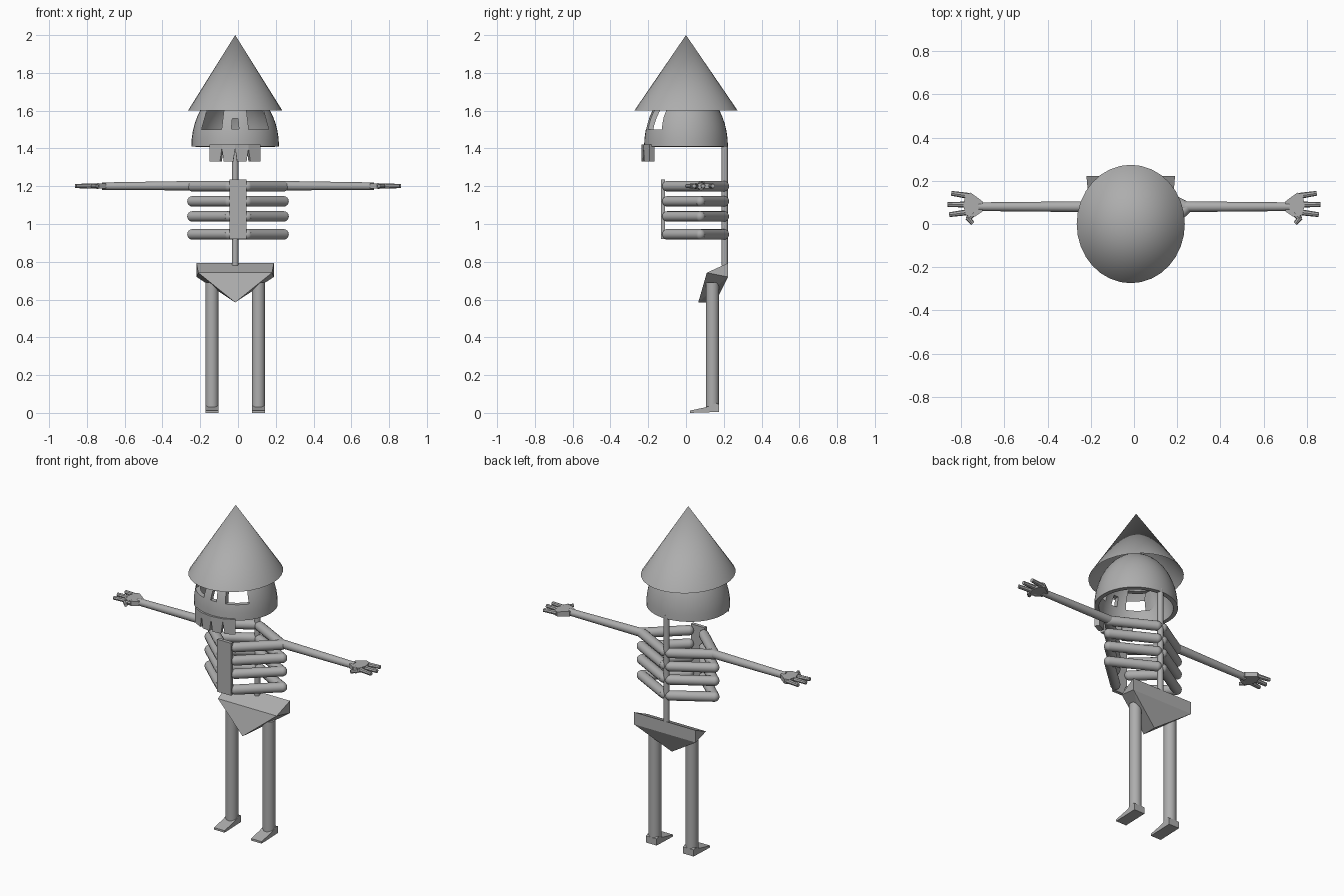
import bpy, bmesh, math
from mathutils import Vector

if "Cube" in bpy.data.objects:
    bpy.data.objects.remove(bpy.data.objects["Cube"])

C = -0.015  # centre line of head, spine, pelvis and legs

grey = bpy.data.materials.new("bone_grey")
grey.diffuse_color = (0.42, 0.42, 0.42, 1)
grey.use_nodes = True
grey.node_tree.nodes["Principled BSDF"].inputs["Base Color"].default_value = grey.diffuse_color


def finish(name, bm, smooth=True):
    bmesh.ops.recalc_face_normals(bm, faces=bm.faces)
    me = bpy.data.meshes.new(name)
    bm.to_mesh(me)
    bm.free()
    ob = bpy.data.objects.new(name, me)
    bpy.context.collection.objects.link(ob)
    me.materials.append(grey)
    bpy.ops.object.select_all(action='DESELECT')
    ob.select_set(True)
    bpy.context.view_layer.objects.active = ob
    if smooth:
        bpy.ops.object.shade_smooth_by_angle(angle=math.radians(35))
    return ob


def add_rod(bm, a, b, r1, r2, sides=16):
    a, b = Vector(a), Vector(b)
    d = b - a
    mat = d.to_track_quat('Z', 'Y').to_matrix().to_4x4()
    mat.translation = (a + b) / 2
    bmesh.ops.create_cone(bm, cap_ends=True, segments=sides, radius1=r1,
                          radius2=r2, depth=d.length, matrix=mat)


def add_ball(bm, p, r):
    geo = bmesh.ops.create_uvsphere(bm, u_segments=16, v_segments=8, radius=r)
    bmesh.ops.translate(bm, verts=geo['verts'], vec=p)


def add_tube(bm, pts, r):
    for a, b in zip(pts, pts[1:]):
        add_rod(bm, a, b, r, r)
    for p in pts:
        add_ball(bm, p, r)


def add_loft(bm, loop_a, loop_b):
    va = [bm.verts.new(p) for p in loop_a]
    vb = [bm.verts.new(p) for p in loop_b]
    n = len(va)
    bm.faces.new(va)
    bm.faces.new(vb[::-1])
    for i in range(n):
        j = (i + 1) % n
        bm.faces.new((va[i], vb[i], vb[j], va[j]))


def rod(name, a, b, r1, r2, sides=16):
    bm = bmesh.new()
    add_rod(bm, a, b, r1, r2, sides)
    return finish(name, bm)


# Pointed hat, open underneath
bm = bmesh.new()
geo = bmesh.ops.create_cone(bm, cap_ends=False, segments=32, radius1=0.25,
                            radius2=0.0, depth=0.4)
bmesh.ops.remove_doubles(bm, verts=bm.verts, dist=1e-5)
bmesh.ops.scale(bm, verts=bm.verts, vec=(1, 1.095, 1))
bmesh.ops.translate(bm, verts=bm.verts, vec=(C, 0, 1.8))
finish("hat", bm)

# Hollow skull dome
bm = bmesh.new()
bmesh.ops.create_uvsphere(bm, u_segments=40, v_segments=24, radius=1)
bmesh.ops.delete(bm, geom=[v for v in bm.verts if v.co.z < -0.01], context='VERTS')
bmesh.ops.scale(bm, verts=bm.verts, vec=(0.232, 0.222, 0.317))
bmesh.ops.translate(bm, verts=bm.verts, vec=(C, 0, 1.41))
skull = finish("skull", bm, False)
mod = skull.modifiers.new("thickness", 'SOLIDIFY')
mod.thickness = 0.025
mod.offset = -1

# Eye and nose openings
bm = bmesh.new()
eye = [(0.06, 1.60), (0.15, 1.60), (0.178, 1.50), (0.072, 1.50)]
nose = [(-0.015, 1.558), (0.015, 1.558), (0.02, 1.503), (-0.02, 1.503)]
for shape in (eye, [(-x, z) for x, z in eye], nose):
    add_loft(bm, [(C + x, -0.4, z) for x, z in shape],
             [(C + x, -0.06, z) for x, z in shape])
cutter = finish("face_cutter", bm, False)
cutter.hide_render = True
mod = skull.modifiers.new("openings", 'BOOLEAN')
mod.operation = 'DIFFERENCE'
mod.solver = 'EXACT'
mod.object = cutter
bpy.ops.object.select_all(action='DESELECT')
bpy.context.view_layer.objects.active = skull
skull.select_set(True)
for m in list(skull.modifiers):
    bpy.ops.object.modifier_apply(modifier=m.name)
bpy.data.objects.remove(cutter)
bpy.ops.object.shade_smooth_by_angle(angle=math.radians(35))

# Four teeth on an arc with pointed gaps between them
bm = bmesh.new()
for i in range(4):
    a0, a1 = -35 + 17.5 * i, -17.5 + 17.5 * i
    b0 = a0 + (2.6 if i > 0 else 0)
    b1 = a1 - (2.6 if i < 3 else 0)
    shape = [(a0, 1.42), (a1, 1.42), (a1, 1.40), (b1, 1.33), (b0, 1.33), (a0, 1.40)]
    loops = [[(C + r * math.sin(math.radians(a)), -r * math.cos(math.radians(a)), z)
              for a, z in shape] for r in (0.235, 0.205)]
    add_loft(bm, *loops)
finish("teeth", bm, False)

# Spine
rod("spine", (C, 0.205, 0.78), (C, 0.205, 1.43), 0.017, 0.017)

# Breastbone
bm = bmesh.new()
add_loft(bm, [(x, -0.132, z) for x, z in ((-.046, .92), (.046, .92), (.046, 1.235), (-.046, 1.235))],
         [(x, -0.112, z) for x, z in ((-.046, .92), (.046, .92), (.046, 1.235), (-.046, 1.235))])
finish("breastbone", bm, False)

# Ribs: bent tubes from breastbone round to spine
for n, z in enumerate((1.2, 1.12, 1.04, 0.945)):
    for side, s in (("left", -1), ("right", 1)):
        bm = bmesh.new()
        add_tube(bm, [(s * 0.05, -0.098, z), (s * 0.241, 0.075, z), (s * 0.02 + C, 0.2, z)], 0.028)
        finish(f"rib_{side}_{n + 1}", bm)

# Pelvis
bm = bmesh.new()
pts = [(0, 0.065, 0.585), (0, 0.155, 0.585)]
for s in (-1, 1):
    pts += [(s * 0.195, 0.11, 0.742), (s * 0.205, 0.222, 0.793), (s * 0.205, 0.222, 0.72)]
for x, y, z in pts:
    bm.verts.new((x + C, y, z))
bmesh.ops.convex_hull(bm, input=bm.verts)
finish("pelvis", bm, False)

for side, s in (("left", -1), ("right", 1)):
    # Arm
    rod(f"arm_{side}", (s * 0.22, 0.08, 1.203), (s * 0.72, 0.08, 1.2), 0.025, 0.02)

    # Hand: fanned flat palm with three fingers and a thumb
    bm = bmesh.new()
    palm = [(0.70, 0.058), (0.735, 0.035), (0.775, 0.04), (0.79, 0.085),
            (0.78, 0.135), (0.755, 0.145), (0.70, 0.104)]
    add_loft(bm, [(s * x, y, 1.187) for x, y in palm], [(s * x, y, 1.215) for x, y in palm])
    for a, b in (((0.765, 0.13), (0.845, 0.142)), ((0.77, 0.09), (0.862, 0.09)),
                 ((0.765, 0.055), (0.855, 0.043))):
        add_rod(bm, (s * a[0], a[1], 1.201), (s * b[0], b[1], 1.201), 0.014, 0.011, 8)
    add_rod(bm, (s * 0.74, 0.055, 1.201), (s * 0.768, 0.022, 1.201), 0.015, 0.013, 8)
    add_rod(bm, (s * 0.77, 0.03, 1.201), (s * 0.746, 0.002, 1.201), 0.013, 0.01, 8)
    finish(f"hand_{side}", bm)

    # Leg
    x = C + s * 0.123
    rod(f"leg_{side}", (x, 0.14, 0.025), (x, 0.14, 0.69), 0.035, 0.035, 20)

    # Wedge foot
    bm = bmesh.new()
    prof = [(0.02, 0.0), (0.175, 0.005), (0.175, 0.045), (0.16, 0.052), (0.105, 0.03), (0.02, 0.012)]
    add_loft(bm, [(x - 0.035, y, z) for y, z in prof], [(x + 0.035, y, z) for y, z in prof])
    finish(f"foot_{side}", bm, False)
